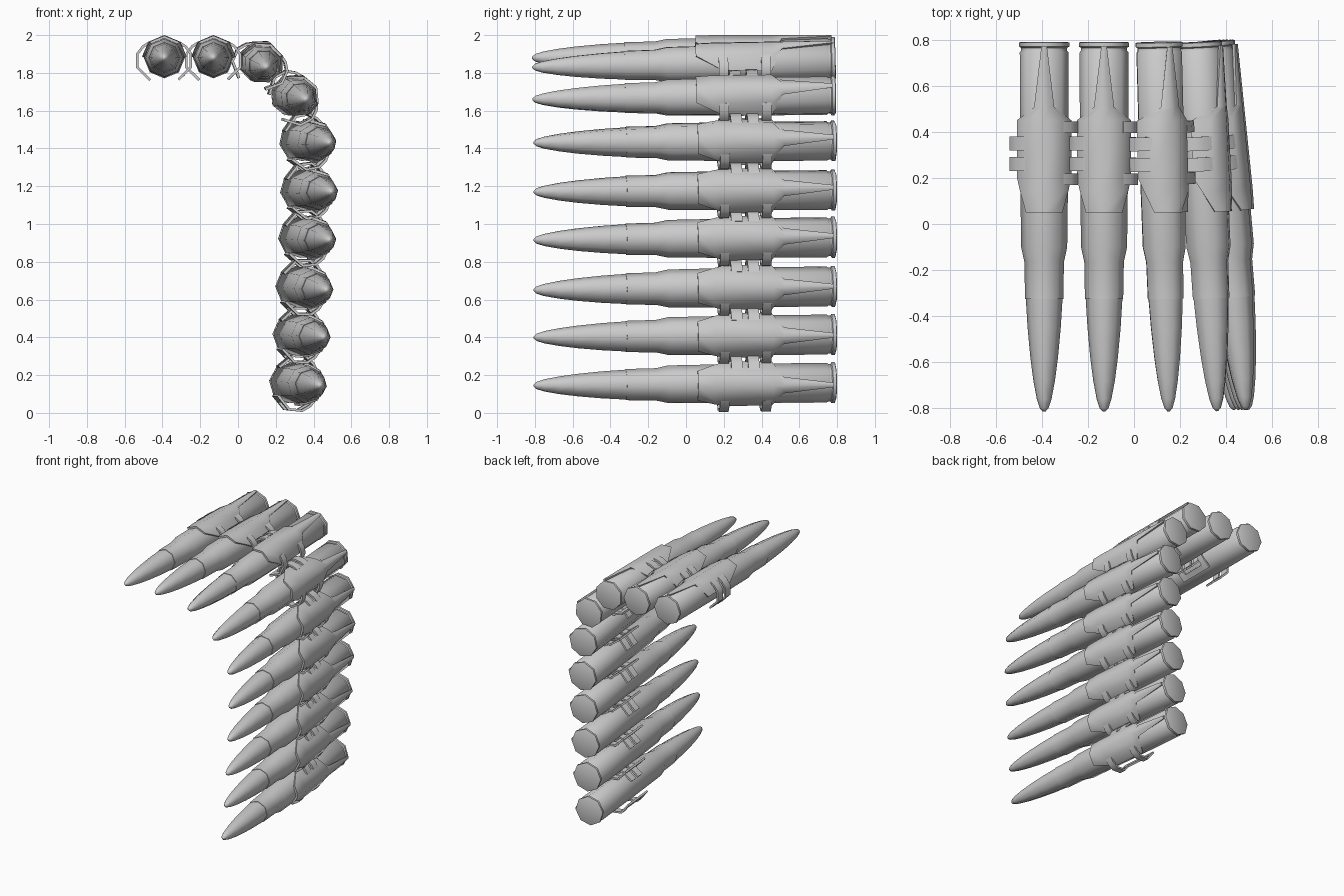
import bpy, bmesh
from math import sin, cos, radians
from mathutils import Matrix, Vector

if "Cube" in bpy.data.objects:
    bpy.data.objects.remove(bpy.data.objects["Cube"])

SIDES = 8


def finish(bm, name, angle=50):
    """Mesh with smooth faces, sharp where edges exceed the angle."""
    bm.normal_update()
    for f in bm.faces:
        f.smooth = True
    for e in bm.edges:
        if len(e.link_faces) == 2 and e.calc_face_angle(0) > radians(angle):
            e.smooth = False
    me = bpy.data.meshes.new(name)
    bm.to_mesh(me)
    bm.free()
    return me


def lathe(name, profile):
    """Eight-sided solid of revolution about y from (y, radius) points."""
    bm = bmesh.new()
    rings = []
    for y, r in profile:
        rings.append([bm.verts.new((r * sin(k * 2 * 3.14159265 / SIDES), y,
                                    r * cos(k * 2 * 3.14159265 / SIDES)))
                      for k in range(SIDES)])
    for a, b in zip(rings, rings[1:]):
        for k in range(SIDES):
            n = (k + 1) % SIDES
            bm.faces.new((a[k], a[n], b[n], b[k]))
    bm.faces.new(rings[0])
    bm.faces.new(rings[-1])
    bmesh.ops.recalc_face_normals(bm, faces=bm.faces)
    return finish(bm, name)


def oct_point(deg, y, r):
    """Point on an octagonal tube, angle measured from the outward side."""
    rr = r * cos(radians(22.5)) / cos(radians(abs(deg) % 45 - 22.5))
    return (rr * sin(radians(deg)), y, rr * cos(radians(deg)))


def grid(bm, rows):
    vs = [[bm.verts.new(p) for p in row] for row in rows]
    for a, b in zip(vs, vs[1:]):
        for k in range(len(a) - 1):
            bm.faces.new((a[k], a[k + 1], b[k + 1], b[k]))


def strap(bm, path, y0, y1):
    grid(bm, [[(v, y, u) for v, u in path] for y in (y0, y1)])


def link_mesh():
    bm = bmesh.new()
    # saddle plate with long tapering tab
    rows = []
    for y, a, r in ((.05, 43, .110), (.14, 70, .113), (.2, 88, .113), (.45, 88, .113),
                    (.505, 22, .113), (.77, 5, .113)):
        m = 45 if a > 45 else a * .5
        rows.append([oct_point(t, y, r) for t in (-a, -m, 0, m, a)])
    grid(bm, rows)
    # pair of inner hooks toward the previous round
    hook = [(-.08, .08), (-.112, .06), (-.143, .02), (-.143, -.05), (-.075, -.118)]
    for y in (.26, .35):
        strap(bm, hook, y - .03, y + .03)
    # outer loop toward the next round: two legs and a crossbar
    leg = [(.08, .08), (.112, .06), (.141, .02), (.141, -.05), (.075, -.115)]
    for y in (.195, .42):
        strap(bm, leg, y - .025, y + .025)
    strap(bm, [(.105, -.086), (.075, -.115)], .22, .395)
    # give the sheet its thickness
    me = bpy.data.meshes.new("link_sheet")
    bm.to_mesh(me)
    bm.free()
    tmp = bpy.data.objects.new("link_sheet", me)
    bpy.context.collection.objects.link(tmp)
    s = tmp.modifiers.new("thickness", 'SOLIDIFY')
    s.thickness, s.offset = .014, 0
    dg = bpy.context.evaluated_depsgraph_get()
    solid = bpy.data.meshes.new_from_object(tmp.evaluated_get(dg))
    bpy.data.objects.remove(tmp)
    bm = bmesh.new()
    bm.from_mesh(solid)
    return finish(bm, "link")


case = lathe("case", [(.79, .102), (.787, .109), (.77, .109), (.765, .1), (.752, .1),
                      (.745, .106), (.3, .105), (-.1, .1), (-.165, .086), (-.325, .083)])
bullet = lathe("bullet", [(-.32, .08), (-.45, .072), (-.58, .06), (-.68, .047),
                          (-.76, .032), (-.8, .019), (-.815, .005)])
link = link_mesh()

# base x, base z, tip x, tip z, roll of the link
rounds = [(-.39, 1.88, -.39, 1.88, 0), (-.13, 1.88, -.13, 1.88, 0),
          (.108, 1.86, .15, 1.83, 24), (.278, 1.68, .36, 1.66, 62),
          (.325, 1.44, .485, 1.43, 80), (.33, 1.18, .495, 1.17, 83),
          (.32, .93, .485, .915, 86), (.305, .67, .47, .65, 90),
          (.29, .415, .455, .40, 92), (.272, .16, .435, .145, 96)]
for i, (bx, bz, tx, tz, roll) in enumerate(rounds, 1):
    base, tip = Vector((bx, .79, bz)), Vector((tx, -.81, tz))
    d = (base - tip).normalized()
    u = Vector((sin(radians(roll)), 0, cos(radians(roll))))
    u = (u - d * u.dot(d)).normalized()
    v = d.cross(u)
    mat = Matrix((v, d, u)).transposed().to_4x4()
    mat.translation = base - d * .79
    for me in (case, bullet, link):
        ob = bpy.data.objects.new(f"{me.name}_{i}", me)
        ob.matrix_world = mat
        bpy.context.collection.objects.link(ob)
